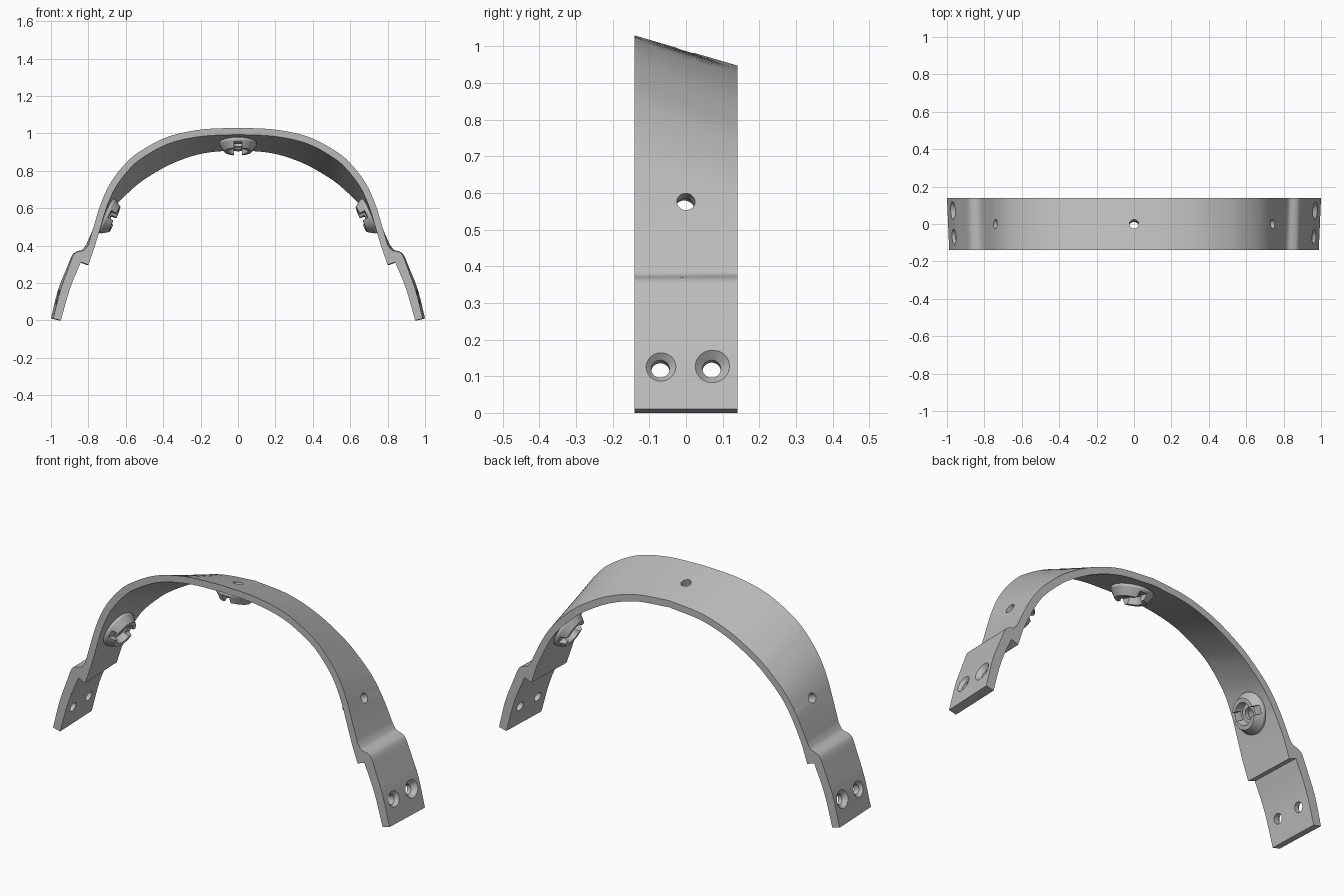
import bpy, bmesh, math
from mathutils import Matrix, Vector

cube = bpy.data.objects.get("Cube")
if cube:
    bpy.data.objects.remove(cube)

HALF = 0.14      # half width of the band
THICK = 0.036    # thickness of the arched part

grey = bpy.data.materials.new("plain grey")
grey.use_nodes = True
grey.diffuse_color = (0.5, 0.5, 0.5, 1)
grey.node_tree.nodes["Principled BSDF"].inputs["Base Color"].default_value = (0.5, 0.5, 0.5, 1)


def make(name, bm):
    bmesh.ops.recalc_face_normals(bm, faces=bm.faces)
    mesh = bpy.data.meshes.new(name)
    bm.to_mesh(mesh)
    bm.free()
    mesh.materials.append(grey)
    ob = bpy.data.objects.new(name, mesh)
    bpy.context.collection.objects.link(ob)
    return ob


def activate(ob):
    bpy.ops.object.select_all(action='DESELECT')
    ob.select_set(True)
    bpy.context.view_layer.objects.active = ob


def smooth(ob):
    activate(ob)
    bpy.ops.object.shade_smooth_by_angle(angle=math.radians(28))


def cut(ob, cutter):
    cutter.hide_render = True
    activate(ob)
    mod = ob.modifiers.new("cut", 'BOOLEAN')
    mod.operation, mod.solver, mod.object = 'DIFFERENCE', 'EXACT', cutter
    bpy.ops.object.modifier_apply(modifier=mod.name)
    bpy.data.objects.remove(cutter)


def spline(keys, steps):
    """Catmull-Rom curve through 4D keys (front x, z, back x, z)."""
    k = [Vector(p) for p in keys]
    k = [2 * k[0] - k[1]] + k + [2 * k[-1] - k[-2]]
    out = []
    for a, b, c, d in zip(k, k[1:], k[2:], k[3:]):
        for i in range(steps):
            t = i / steps
            out.append(0.5 * (2 * b + (c - a) * t + (2 * a - 5 * b + 4 * c - d) * t ** 2
                              + (3 * b - a - 3 * c + d) * t ** 3))
    return out + [k[-2]]


def offset(pts, dist):
    """Shift both edge curves inward along their normals."""
    out = []
    for i, p in enumerate(pts):
        t = pts[min(i + 1, len(pts) - 1)] - pts[max(i - 1, 0)]
        q = p.copy()
        for j in (0, 2):
            d = Vector((t[j], t[j + 1])).normalized() * dist
            q[j] += d.y
            q[j + 1] -= d.x
        if i == 0:
            q[0] = q[2] = 0
        out.append(q)
    return out


def lathe(bm, profile, matrix, segments=40):
    """Closed (radius, height) profile turned round the local z axis."""
    rings = []
    for s in range(segments):
        a = 2 * math.pi * s / segments
        rings.append([bm.verts.new(matrix @ Vector((r * math.cos(a), r * math.sin(a), h)))
                      for r, h in profile])
    n = len(profile)
    for s in range(segments):
        a, b = rings[s], rings[(s + 1) % segments]
        for i in range(n):
            j = (i + 1) % n
            bm.faces.new((a[i], a[j], b[j], b[i]))


def frame(origin, along_y, normal, side=1):
    """Local z along the surface normal, local y across the band."""
    o, y, z = (Vector((v[0] * side, v[1], v[2])) for v in (origin, along_y, normal))
    z.normalize()
    y = (y - z * y.dot(z)).normalized()
    m = Matrix((y.cross(z), y, z)).transposed().to_4x4()
    m.translation = o
    return m


# Band: arched part, outward joggle and end tabs, ruled from front to back edge
arch = spline([(0, 1.03, 0, .948), (.2, 1.02, .2, .927), (.38, .98, .37, .87),
               (.53, .90, .52, .784), (.61, .83, .61, .71), (.685, .73, .685, .633),
               (.735, .62, .735, .56), (.772, .50, .775, .485), (.80, .405, .812, .405)], 7)
joggle = spline([(.80, .405, .812, .405), (.822, .376, .832, .379), (.858, .367, .864, .368),
                 (.881, .348, .887, .348), (.905, .285, .914, .285)], 4)[1:]
tab = spline([(.905, .285, .914, .285), (.95, .16, .963, .16), (.988, .01, 1, .01)], 4)[1:]
inside_tab = spline([(.84, .312, .85, .312), (.898, .17, .91, .17), (.947, 0, .957, 0)], 4)
inner = offset(arch, THICK) + [Vector((.80, .297, .81, .297))] + inside_tab
section = arch + joggle + tab + inner[::-1]

bm = bmesh.new()
front = [bm.verts.new((p[0], -HALF, p[1])) for p in section]
back = [bm.verts.new((p[2], HALF, p[3])) for p in section]
bm.faces.new(front)
bm.faces.new(back[::-1])
for i in range(len(section) - 1):
    bm.faces.new((front[i], back[i], back[i + 1], front[i + 1]))
band = make("arched_band", bm)
activate(band)
mirror = band.modifiers.new("mirror", 'MIRROR')
bpy.ops.object.modifier_apply(modifier=mirror.name)
# drop the two inner walls left on the centre plane
bm = bmesh.new()
bm.from_mesh(band.data)
bmesh.ops.delete(bm, geom=[f for f in bm.faces if all(abs(v.co.x) < 1e-4 for v in f.verts)],
                 context='FACES')
bmesh.ops.recalc_face_normals(bm, faces=bm.faces)
bm.to_mesh(band.data)
bm.free()


def surface(i):
    """Middle point, cross direction and outward normal of the arch."""
    p, t = arch[i], arch[i + 1] - arch[max(i - 1, 0)]
    along = Vector(((t[0] + t[2]) / 2, 0, (t[1] + t[3]) / 2))
    if i == 0:
        along = Vector((1, 0, 0))
    across = Vector((p[2] - p[0], 2 * HALF, p[3] - p[1]))
    return Vector(((p[0] + p[2]) / 2, 0, (p[1] + p[3]) / 2)), across, across.cross(along) * -1


side_i = min(range(len(arch) - 1), key=lambda i: abs((arch[i][1] + arch[i][3]) / 2 - .57))
spots = {"top_clip": frame(*[v if k < 2 else v * (1 if v.z > 0 else -1)
                             for k, v in enumerate(surface(0))])}
o, y, n = surface(side_i)
n = n if n.x > 0 else -n
spots["left_clip"] = frame(o, y, n)
spots["right_clip"] = frame(o, y, n, -1)

# Holes: plain ones at the clips, countersunk pairs in the tabs
bm = bmesh.new()
for m in spots.values():
    bmesh.ops.create_cone(bm, cap_ends=True, segments=32, radius1=.025, radius2=.025,
                          depth=.12, matrix=m)
for side in (-1, 1):
    for yy in (-.07, .07):
        m = frame((.965, yy, .125), (0, 1, 0), (.96, 0, .28), side)
        for r1, r2, low, high in ((.025, .025, -.1, -.016), (.025, .056, -.018, .014)):
            bmesh.ops.create_cone(bm, cap_ends=True, segments=32, radius1=r1, radius2=r2,
                                  depth=high - low,
                                  matrix=m @ Matrix.Translation((0, 0, (low + high) / 2)))
cutter = make("hole_cutter", bm)
activate(band)
mod = band.modifiers.new("cut", 'BOOLEAN')
mod.use_self = True
mod.operation, mod.solver, mod.object = 'DIFFERENCE', 'EXACT', cutter
cutter.hide_render = True
bpy.ops.object.modifier_apply(modifier=mod.name)
bpy.data.objects.remove(cutter)
smooth(band)

# Clips: slotted conical sockets on the inside of the arch
for name, m in spots.items():
    base = m @ Matrix.Translation((0, 0, -THICK))
    bm = bmesh.new()
    lathe(bm, [(.027, .006), (.085, .006), (.099, -.004), (.099, -.016), (.074, -.054),
               (.054, -.054), (.046, -.018), (.027, -.018)], base)
    clip = make(name, bm)
    bm = bmesh.new()
    bmesh.ops.create_cube(bm, size=1, matrix=base @ Matrix.Translation((0, 0, -.06))
                          @ Matrix.Diagonal((.042, .3, .07, 1)))
    cut(clip, make("slot_cutter", bm))
    smooth(clip)
